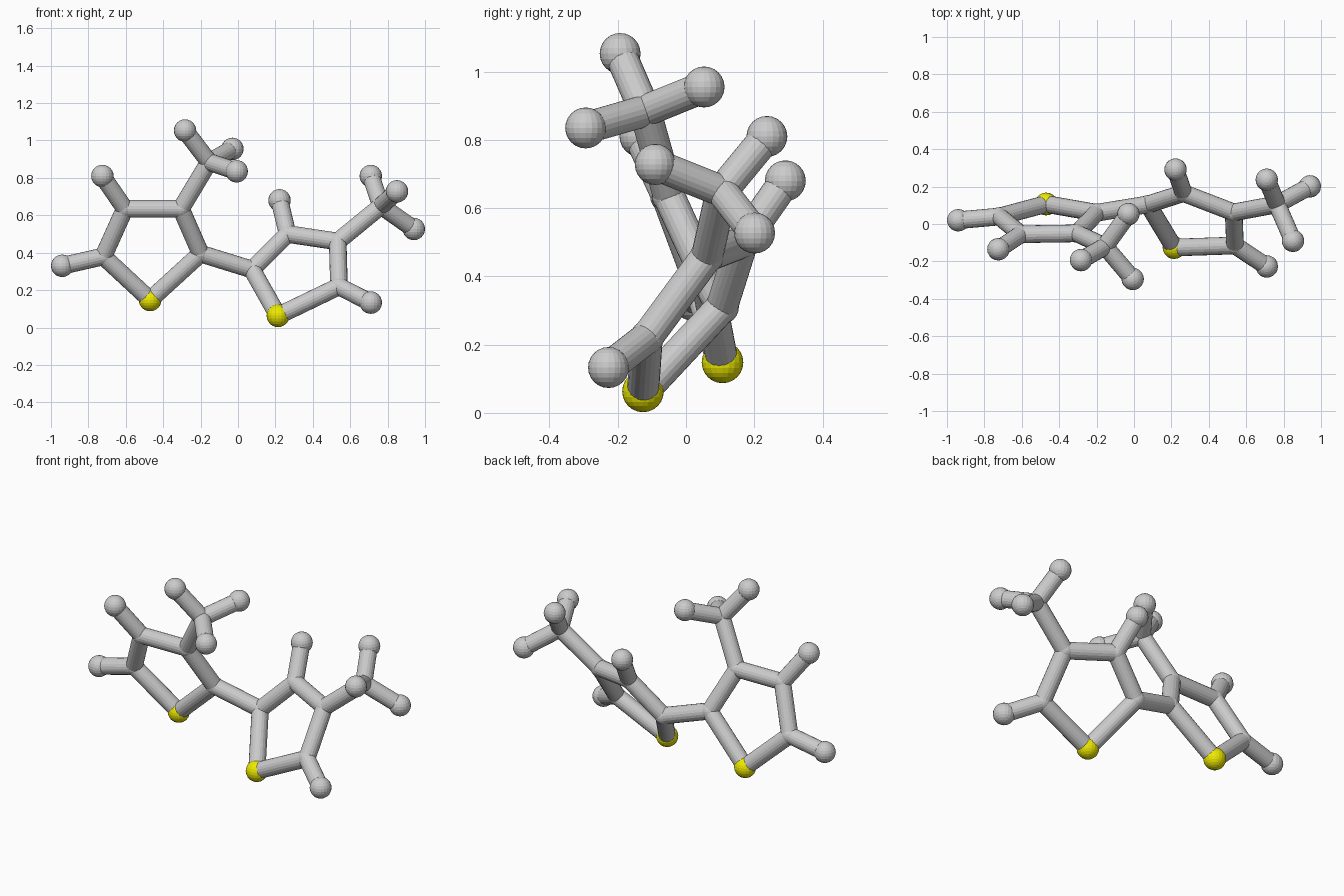
import bpy
from mathutils import Vector

if "Cube" in bpy.data.objects:
    bpy.data.objects.remove(bpy.data.objects["Cube"])

# Atom centres: element + index
ATOMS = {
    # left ring
    "S1": (-0.47, 0.107, 0.148), "C1": (-0.20, 0.06, 0.395), "C2": (-0.305, -0.05, 0.635),
    "C3": (-0.605, -0.055, 0.635), "C4": (-0.72, 0.04, 0.38),
    "H1": (-0.725, -0.135, 0.81), "H2": (-0.94, 0.02, 0.33),
    # left methyl group
    "C5": (-0.155, -0.12, 0.885), "H3": (-0.283, -0.193, 1.053),
    "H4": (-0.03, 0.053, 0.955), "H5": (-0.007, -0.294, 0.835),
    # right ring
    "S2": (0.214, -0.126, 0.063), "C6": (0.075, 0.105, 0.31), "C7": (0.265, 0.165, 0.50),
    "C8": (0.533, 0.062, 0.46), "C9": (0.54, -0.115, 0.22),
    "H6": (0.222, 0.291, 0.68), "H7": (0.71, -0.227, 0.133),
    # right methyl group
    "C10": (0.765, 0.105, 0.65), "H8": (0.71, 0.237, 0.81),
    "H9": (0.85, -0.09, 0.728), "H10": (0.94, 0.201, 0.527),
}
BONDS = ("S1-C1 C1-C2 C2-C3 C3-C4 C4-S1 C3-H1 C4-H2 C2-C5 C5-H3 C5-H4 C5-H5 C1-C6 "
         "S2-C6 C6-C7 C7-C8 C8-C9 C9-S2 C7-H6 C9-H7 C8-C10 C10-H8 C10-H9 C10-H10").split()
KINDS = {"S": ("sulfur_atom", 0.061), "C": ("carbon_joint", 0.05), "H": ("hydrogen_atom", 0.06)}
BOND_RADIUS = 0.047

yellow = bpy.data.materials.new("yellow")
yellow.diffuse_color = (0.85, 0.82, 0.0, 1)
yellow.use_nodes = True
yellow.node_tree.nodes["Principled BSDF"].inputs["Base Color"].default_value = yellow.diffuse_color

# Balls
for key, pos in ATOMS.items():
    label, radius = KINDS[key[0]]
    bpy.ops.mesh.primitive_uv_sphere_add(segments=20, ring_count=12, radius=radius, location=pos)
    ball = bpy.context.object
    ball.name = f"{label}_{key[1:]}"
    if key[0] == "S":
        ball.data.materials.append(yellow)

# Sticks
for bond in BONDS:
    a, b = (Vector(ATOMS[k]) for k in bond.split("-"))
    axis = b - a
    bpy.ops.mesh.primitive_cylinder_add(vertices=20, radius=BOND_RADIUS, depth=axis.length,
                                        location=(a + b) / 2,
                                        rotation=axis.to_track_quat("Z", "Y").to_euler())
    bpy.context.object.name = "bond_" + bond.replace("-", "_")
